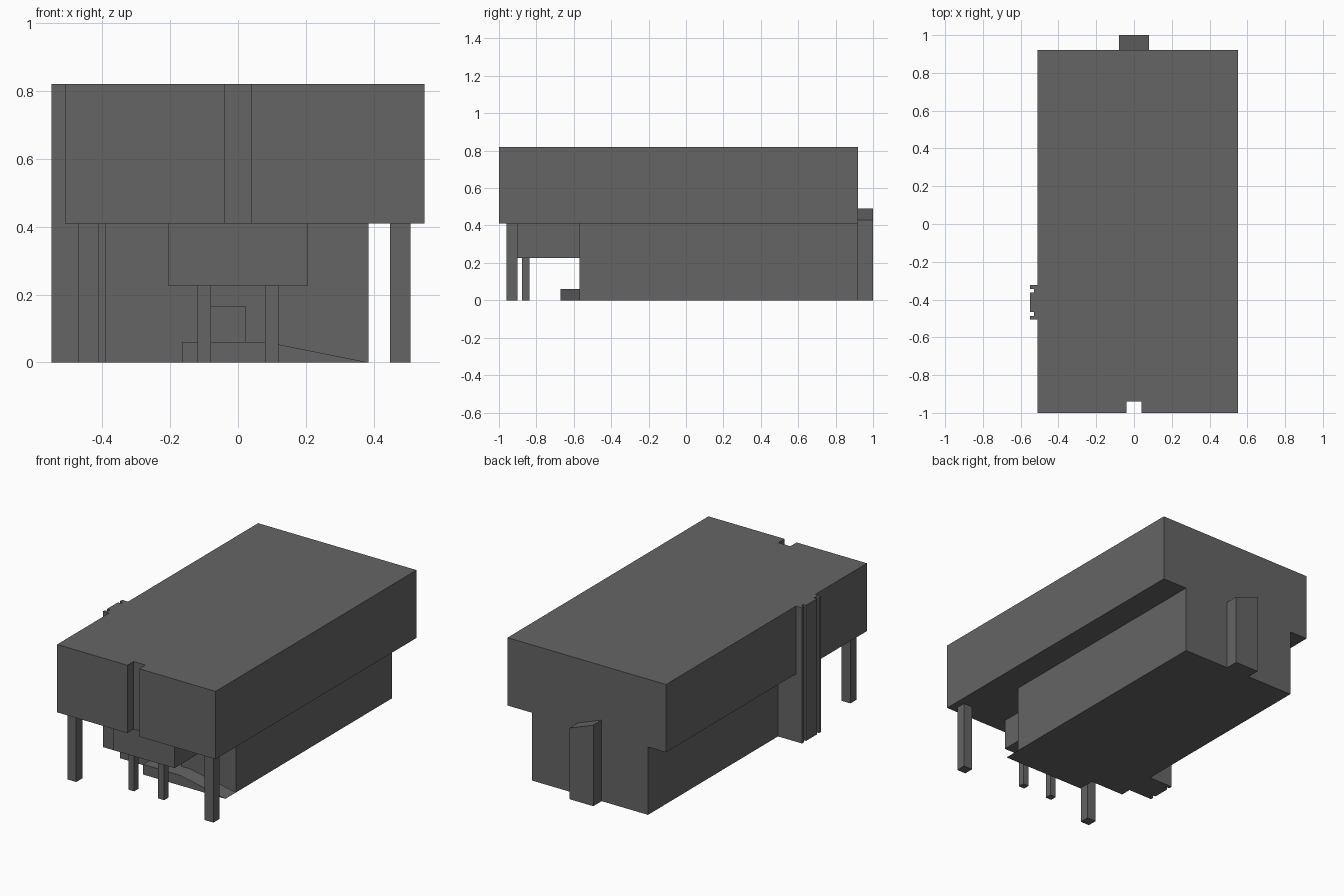
import bpy, bmesh

if "Cube" in bpy.data.objects:
    bpy.data.objects.remove(bpy.data.objects["Cube"])

grey = bpy.data.materials.new("mid_grey")
grey.diffuse_color = (0.13, 0.13, 0.13, 1)
grey.use_nodes = True
grey.node_tree.nodes["Principled BSDF"].inputs["Base Color"].default_value = grey.diffuse_color


def extrude(name, profile, lo, hi, axis):
    """Extrude a 2D profile: axis 'z' uses (x, y) points, axis 'y' uses (x, z) points."""
    bm = bmesh.new()

    def point(a, b, c):
        return (a, b, c) if axis == 'z' else (a, c, b)

    low = [bm.verts.new(point(a, b, lo)) for a, b in profile]
    high = [bm.verts.new(point(a, b, hi)) for a, b in profile]
    bm.faces.new(low)
    bm.faces.new(high)
    n = len(profile)
    for i in range(n):
        j = (i + 1) % n
        bm.faces.new((low[i], low[j], high[j], high[i]))
    bmesh.ops.recalc_face_normals(bm, faces=bm.faces)
    mesh = bpy.data.meshes.new(name)
    bm.to_mesh(mesh)
    bm.free()
    mesh.materials.append(grey)
    obj = bpy.data.objects.new(name, mesh)
    bpy.context.collection.objects.link(obj)
    return obj


def box(name, x0, x1, y0, y1, z0, z1):
    return extrude(name, [(x0, y0), (x1, y0), (x1, y1), (x0, y1)], z0, z1, 'z')


# Overhanging upper storey with a slot in the front
extrude("upper_storey",
        [(-0.51, -1), (-0.04, -1), (-0.04, -0.94), (0.04, -0.94), (0.04, -1),
         (0.55, -1), (0.55, 0.92), (-0.51, 0.92)], 0.41, 0.82, 'z')

# Ground floor with a front wall holding a shallow doorway
box("ground_floor", -0.39, 0.385, -0.54, 0.92, 0, 0.41)
extrude("front_wall",
        [(-0.39, 0), (-0.08, 0), (-0.08, 0.165), (0.02, 0.165), (0.02, 0),
         (0.385, 0), (0.385, 0.41), (-0.39, 0.41)], -0.57, -0.54, 'y')

# Entrance landing with a ramp running down to the right
extrude("landing_and_ramp",
        [(-0.165, 0), (0.385, 0), (0.08, 0.061), (-0.165, 0.061)], -0.67, -0.54, 'y')

# Porch block and its thin posts
box("porch_block", -0.205, 0.205, -0.90, -0.57, 0.225, 0.41)
for side, x in (("left", -0.10), ("right", 0.10)):
    box(side + "_porch_post", x - 0.02, x + 0.02, -0.877, -0.837, 0, 0.225)

# Corner posts under the upper storey
for side, x in (("left", -0.44), ("right", 0.478)):
    box(side + "_corner_post", x - 0.03, x + 0.03, -0.96, -0.90, 0, 0.41)

# Grooved pilaster on the left side, deeper below the overhang
outer = [(-0.55, -0.505), (-0.55, -0.487), (-0.53, -0.487), (-0.53, -0.466),
         (-0.55, -0.466), (-0.55, -0.362), (-0.53, -0.362), (-0.53, -0.343),
         (-0.55, -0.343), (-0.55, -0.322)]
for name, x, z0, z1 in (("pilaster_lower", -0.39, 0, 0.41), ("pilaster_upper", -0.51, 0.41, 0.82)):
    extrude(name, [(x, -0.505)] + outer + [(x, -0.322)], z0, z1, 'z')

# Slope-topped rear shaft
extrude("rear_shaft", [(-0.08, 0), (0.08, 0), (0.08, 0.43), (-0.08, 0.49)], 0.92, 1.0, 'y')
